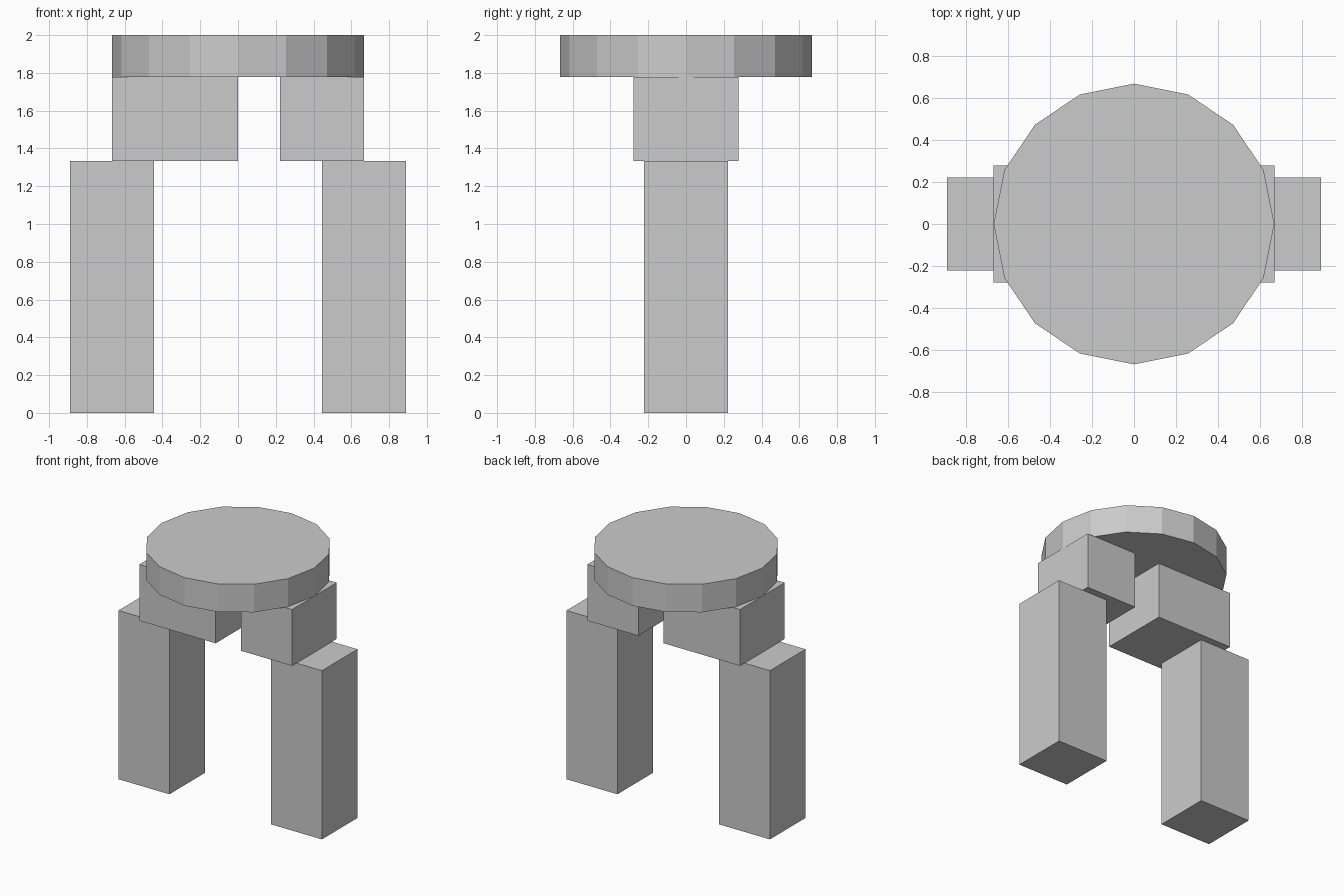
import bpy
import bmesh
from mathutils import Matrix, Vector

if "Cube" in bpy.data.objects:
    bpy.data.objects.remove(bpy.data.objects["Cube"])


def finish(name, bm):
    mesh = bpy.data.meshes.new(name)
    bm.to_mesh(mesh)
    bm.free()
    obj = bpy.data.objects.new(name, mesh)
    bpy.context.collection.objects.link(obj)
    return obj


def box(name, low, high):
    low, high = Vector(low), Vector(high)
    bm = bmesh.new()
    place = Matrix.Translation((low + high) / 2) @ Matrix.Diagonal((*(high - low), 1))
    bmesh.ops.create_cube(bm, size=1, matrix=place)
    return finish(name, bm)


def disc(name, radius, bottom, top, sides):
    bm = bmesh.new()
    bmesh.ops.create_cone(bm, cap_ends=True, segments=sides, radius1=radius,
                          radius2=radius, depth=top - bottom,
                          matrix=Matrix.Translation((0, 0, (bottom + top) / 2)))
    return finish(name, bm)


LEG_TOP, BLOCK_TOP = 1.333, 1.778

# Two upright pillars
box("left_pillar", (-0.889, -0.222, 0), (-0.444, 0.222, LEG_TOP))
box("right_pillar", (0.444, -0.222, 0), (0.889, 0.222, LEG_TOP))

# Blocks stepping inwards, the left one longer
box("left_block", (-0.667, -0.278, LEG_TOP), (0, 0.278, BLOCK_TOP))
box("right_block", (0.222, -0.278, LEG_TOP), (0.667, 0.278, BLOCK_TOP))

# Sixteen-sided slab bridging the top
disc("top_slab", 0.667, BLOCK_TOP, 2.0, 16)
